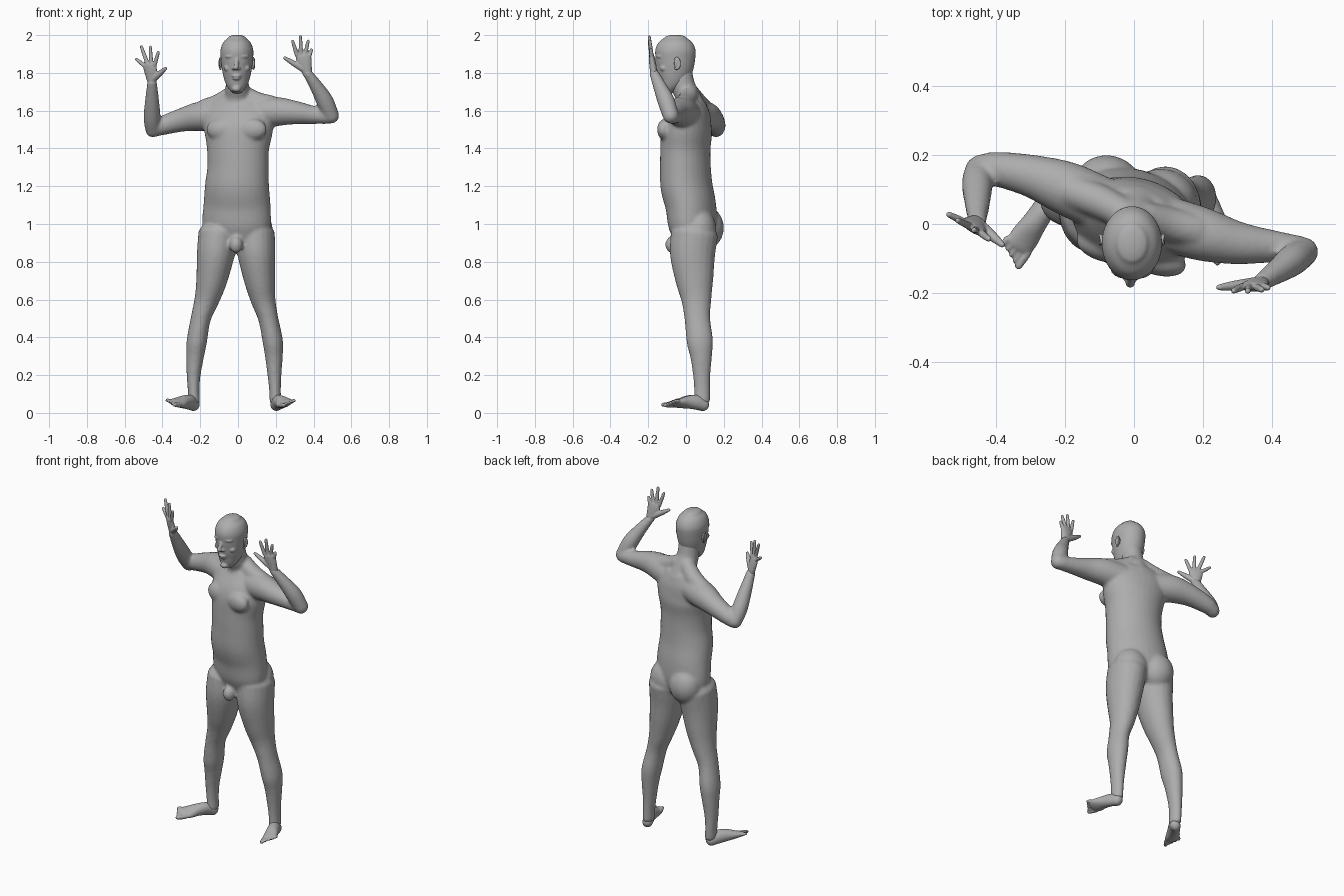
import bpy, bmesh
from math import cos, sin, pi, radians
from mathutils import Vector, Matrix

cube = bpy.data.objects.get("Cube")
if cube:
    bpy.data.objects.remove(cube, do_unlink=True)

skin = bpy.data.materials.new("plain grey")
skin.use_nodes = True
GREY = (0.42, 0.42, 0.42, 1)
skin.diffuse_color = GREY
for node in skin.node_tree.nodes:
    if node.type == 'BSDF_PRINCIPLED':
        node.inputs["Base Color"].default_value = GREY
        node.inputs["Roughness"].default_value = 0.7


def spline(pts, steps=4):
    """Catmull-Rom interpolation of centre and radii together."""
    p = [Vector(q) for q in pts]
    p = [p[0] * 2 - p[1]] + p + [p[-1] * 2 - p[-2]]
    out = []
    for i in range(1, len(p) - 2):
        a, b, c, d = p[i - 1:i + 3]
        for s in range(steps):
            t = s / steps
            out.append((b * 2 + (c - a) * t + (a * 2 - b * 5 + c * 4 - d) * t * t
                        + (b * 3 - a - c * 3 + d) * t ** 3) * 0.5)
    return out + [p[-2]]


def sweep(bm, pts, side=(1, 0, 0), cap=0.9, n=20):
    """Elliptical tube through (x, y, z, width radius, depth radius), domed ends."""
    pts = [tuple(q) if len(q) == 5 else (*q, q[-1]) for q in pts]
    path = spline(pts)
    centres = [Vector(q[:3]) for q in path]
    rings = []
    for i, q in enumerate(path):
        t = (centres[min(i + 1, len(path) - 1)] - centres[max(i - 1, 0)]).normalized()
        v = t.cross(Vector(side)).normalized()
        rings.append((centres[i], v.cross(t), v, t, q[3], q[4]))

    def dome(ring, sign):
        c, u, v, t, a, b = ring
        h = min(a, b) * cap * sign
        return [(c + t * h * sin(k), u, v, t, a * cos(k), b * cos(k))
                for k in (0.5, 1.0, 1.4)]

    rings = dome(rings[0], -1)[::-1] + rings + dome(rings[-1], 1)
    loops = [[bm.verts.new(c + u * a * cos(2 * pi * k / n) + v * b * sin(2 * pi * k / n))
              for k in range(n)] for c, u, v, t, a, b in rings]
    for lo, hi in zip(loops, loops[1:]):
        for k in range(n):
            j = (k + 1) % n
            bm.faces.new((lo[k], lo[j], hi[j], hi[k]))
    bm.faces.new(loops[0][::-1])
    bm.faces.new(loops[-1])


def blob(bm, centre, radii, yaw=0):
    m = (Matrix.Translation(centre) @ Matrix.Rotation(radians(yaw), 4, 'Z')
         @ Matrix.Diagonal((*radii, 1)))
    bmesh.ops.create_uvsphere(bm, u_segments=20, v_segments=12, radius=1, matrix=m)


def finish(bm, name, voxel, smooth):
    """Fuse the overlapping volumes into one soft skin."""
    bmesh.ops.recalc_face_normals(bm, faces=bm.faces)
    mesh = bpy.data.meshes.new(name)
    bm.to_mesh(mesh)
    bm.free()
    mesh.materials.append(skin)
    for f in mesh.polygons:
        f.use_smooth = True
    ob = bpy.data.objects.new(name, mesh)
    bpy.context.collection.objects.link(ob)
    fuse = ob.modifiers.new("fuse", 'REMESH')
    fuse.mode = 'VOXEL'
    fuse.voxel_size = voxel
    fuse.use_smooth_shade = True
    soften = ob.modifiers.new("soften", 'SMOOTH')
    soften.factor = 0.5
    soften.iterations = smooth


# Body: twisted torso, neck, arms and legs
bm = bmesh.new()
twist = (cos(radians(-15)), sin(radians(-15)), 0)
sweep(bm, [(-.01, .04, .93, .165, .105), (-.008, .035, 1.0, .185, .125),
           (-.005, .025, 1.1, .18, .13), (-.005, .003, 1.2, .172, .135),
           (0, -.003, 1.3, .164, .132), (0, -.003, 1.4, .167, .13),
           (.003, .005, 1.5, .186, .13), (0, .022, 1.58, .185, .105),
           (0, .03, 1.64, .14, .075)], twist, cap=0.4, n=32)
sweep(bm, [(0, .03, 1.6, .09, .085), (-.002, .008, 1.68, .068, .066),
           (-.004, -.015, 1.73, .062, .064), (-.005, -.03, 1.82, .06, .06)])

# Buttocks, chest muscles, abdomen and groin
blob(bm, (-.075, .11, .98), (.1, .09, .11), -15)
blob(bm, (.085, .075, .97), (.1, .085, .11), -15)
blob(bm, (-.085, -.065, 1.5), (.085, .045, .06), -15)
blob(bm, (.07, -.105, 1.5), (.085, .045, .06), -15)
blob(bm, (-.01, -.075, .89), (.035, .035, .045))

# Trapezius slopes from neck to shoulders
sweep(bm, [(-.03, .03, 1.69, .045), (-.1, .065, 1.64, .05), (-.18, .095, 1.61, .05)], (0, 1, 0))
sweep(bm, [(.03, .02, 1.69, .045), (.1, .0, 1.65, .05), (.18, -.02, 1.63, .05)], (0, 1, 0))

# Raised arms: upper arm, then forearm
sweep(bm, [(-.1, .06, 1.57, .08), (-.2, .105, 1.57, .078), (-.3, .14, 1.55, .062),
           (-.4, .16, 1.52, .05), (-.445, .163, 1.5, .04)], (0, 1, 0))
sweep(bm, [(-.45, .16, 1.495, .04), (-.455, .12, 1.56, .045), (-.455, .07, 1.64, .039),
           (-.455, .005, 1.75, .026)])
sweep(bm, [(.1, .0, 1.58, .08), (.2, -.03, 1.595, .078), (.3, -.055, 1.59, .063),
           (.4, -.065, 1.577, .048), (.485, -.075, 1.57, .04)], (0, 1, 0))
sweep(bm, [(.495, -.08, 1.57, .042), (.46, -.105, 1.65, .046), (.42, -.135, 1.72, .037),
           (.367, -.17, 1.8, .025)])

# Legs share one profile (z, y, width, depth) and differ in stance
leg_profile = [(.95, .045, .105, .125), (.84, .035, .1, .12), (.7, .045, .082, .1),
               (.6, .055, .066, .08), (.5, .06, .053, .068), (.38, .073, .054, .07),
               (.3, .08, .047, .058), (.2, .083, .037, .046), (.12, .085, .031, .042),
               (.06, .085, .031, .042)]
stance = {
    "right": (-.105, -.118, -.14, -.165, -.197, -.218, -.227, -.235, -.235, -.232),
    "left": (.09, .098, .115, .133, .16, .184, .19, .193, .196, .198)}
for xs in stance.values():
    sweep(bm, [(x, y, z, a, b) for x, (z, y, a, b) in zip(xs, leg_profile)], cap=0.5)
finish(bm, "body", 0.009, 6)

# Head: skull and jaw, then facial features
bm = bmesh.new()
hx = -.006
sweep(bm, [(hx, -.098, 1.705, .034, .03), (hx, -.088, 1.73, .052, .052),
           (hx, -.072, 1.77, .068, .08), (hx, -.06, 1.82, .079, .096),
           (hx, -.056, 1.87, .085, .104), (hx, -.056, 1.92, .087, .107),
           (hx, -.056, 1.96, .073, .09), (hx, -.056, 1.985, .048, .06)], cap=0.35, n=32)
sweep(bm, [(hx, -.15, 1.88, .011), (hx - .003, -.163, 1.85, .012),
           (hx - .005, -.172, 1.827, .014)])
blob(bm, (hx - .002, -.122, 1.715), (.024, .022, .018))
blob(bm, (hx - .002, -.148, 1.783), (.025, .012, .006))
blob(bm, (hx - .002, -.144, 1.77), (.022, .012, .007))
for s in (-1, 1):
    blob(bm, (hx - .004 + s * .013, -.155, 1.824), (.011, .012, .009))
    blob(bm, (hx + s * .034, -.143, 1.887), (.03, .014, .008), s * 20)
    blob(bm, (hx + s * .033, -.138, 1.862), (.015, .012, .008), s * 15)
    blob(bm, (hx + s * .048, -.118, 1.825), (.022, .02, .018))
finish(bm, "head", 0.005, 3)

# Ears: rim ring with a thin inner shell
for label, s in (("right", -1), ("left", 1)):
    bm = bmesh.new()
    x = hx + s * .087
    sweep(bm, [(x + s * .006 * sin(k * pi / 6), -.05 + .018 * sin(k * pi / 6),
                1.85 + .03 * cos(k * pi / 6), .005) for k in range(-1, 8)], n=8)
    blob(bm, (x, -.047, 1.85), (.007, .018, .029), s * 20)
    finish(bm, label + "_ear", 0.004, 2)


# Hands: flattened palm, four fingers and a thumb
def hand(name, wrist, palm, across, thumb, tips):
    bm = bmesh.new()
    wrist, palm, across = Vector(wrist), Vector(palm), Vector(across).normalized()
    rows = ((-.1, .024, .02), (.3, .032, .019), (.7, .04, .017), (.95, .04, .014))
    sweep(bm, [(*wrist.lerp(palm, f), a, b) for f, a, b in rows], across)
    for k, tip in enumerate(tips):
        base = palm + across * (.031 - .021 * k) - (palm - wrist) * (.02 + .06 * (k == 3))
        tip = Vector(tip)
        sweep(bm, [(*base, .0115), (*base.lerp(tip, .5), .0105), (*base.lerp(tip, .92), .0085)],
              across, n=10)
    base, thumb = wrist.lerp(palm, .2) + across * .015, Vector(thumb)
    sweep(bm, [(*base, .018), (*base.lerp(thumb, .5), .015), (*base.lerp(thumb, .92), .009)],
          (0, 1, 0), n=10)
    finish(bm, name, 0.004, 2)


hand("right_hand", (-.455, .005, 1.75), (-.468, -.012, 1.845), (.85, -.53, 0),
     (-.377, -.065, 1.83),
     [(-.42, -.045, 1.915), (-.465, -.018, 1.945), (-.515, .012, 1.948), (-.542, .03, 1.875)])
hand("left_hand", (.367, -.17, 1.8), (.343, -.183, 1.895), (-1, 0, 0),
     (.238, -.185, 1.885),
     [(.287, -.195, 1.975), (.33, -.196, 2.0), (.373, -.192, 1.975), (.39, -.185, 1.925)])


# Feet: heel, arch and ball, then toes, tilted up toward the outer edge
def foot(name, heel, ball, outward, roll):
    bm = bmesh.new()
    heel, ball = Vector(heel), Vector(ball)
    along = (ball - heel).normalized()
    side = along.cross(Vector((0, 0, 1))).normalized() * outward
    side = (side + Vector((0, 0, roll))).normalized()
    rows = ((0, .03, .034, 0), (.25, .033, .04, .012), (.55, .037, .034, .01),
            (.8, .044, .024, .003), (1, .044, .016, 0))
    sweep(bm, [(*(heel.lerp(ball, f) + Vector((0, 0, h))), a, b) for f, a, b, h in rows], side)
    for k in range(5):
        r = .013 if k == 0 else .0095
        base = ball + side * (.019 * k - .033)
        end = base + along * (.048 - .008 * k)
        sweep(bm, [(*base, r), (*base.lerp(end, .5), r), (*end, r * .85)], side, n=10)
    finish(bm, name, 0.005, 3)


foot("right_foot", (-.232, .088, .042), (-.335, -.065, .052), 1, .35)
foot("left_foot", (.2, .095, .042), (.255, -.055, .05), -1, .35)
